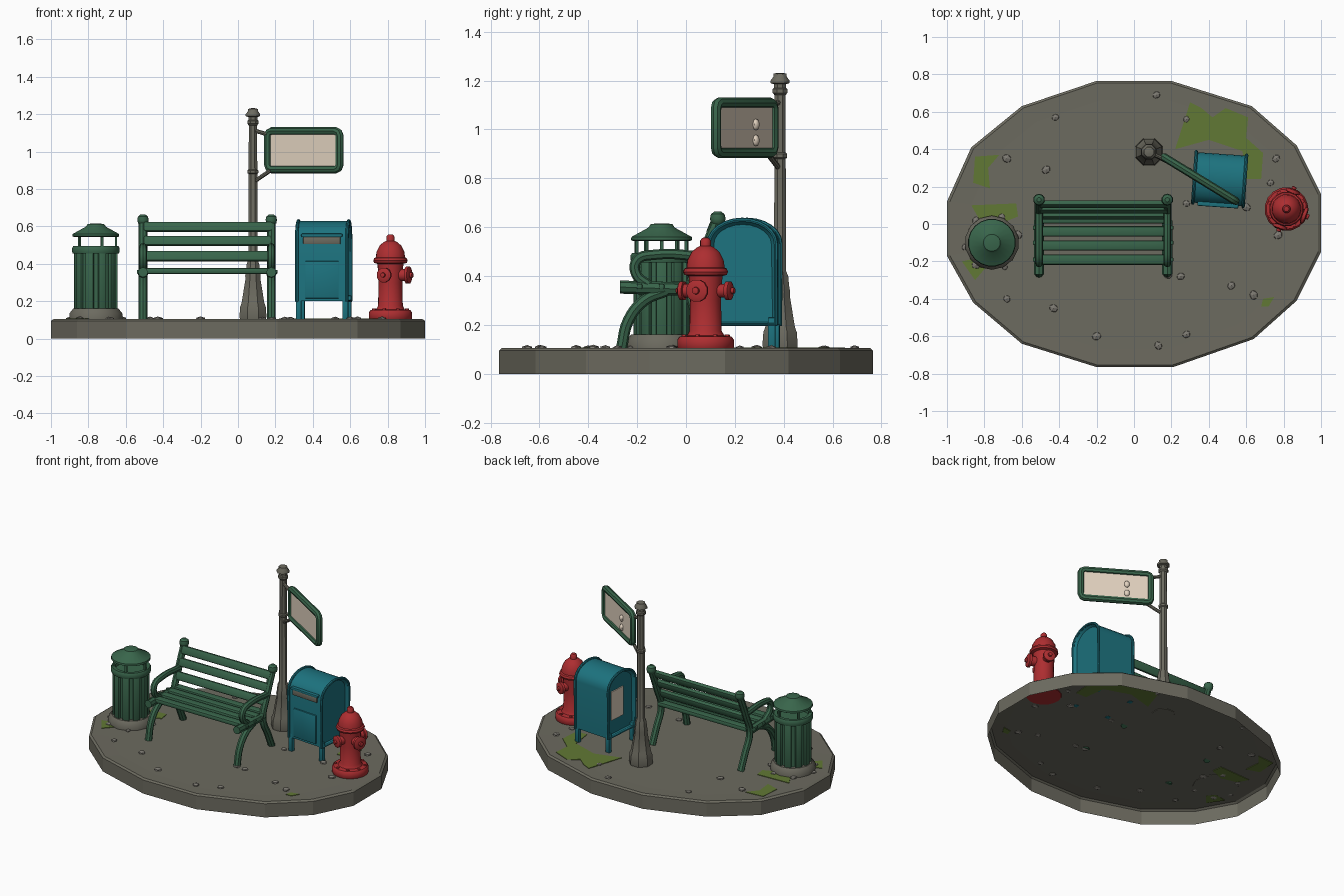
import bpy, bmesh, math, random
from mathutils import Matrix, Vector

if "Cube" in bpy.data.objects:
    bpy.data.objects.remove(bpy.data.objects["Cube"])

random.seed(4)
I = Matrix.Identity(4)


def material(name, rgb):
    m = bpy.data.materials.new(name)
    m.diffuse_color = (*rgb, 1)
    m.use_nodes = True
    m.node_tree.nodes["Principled BSDF"].inputs["Base Color"].default_value = m.diffuse_color
    return m


STONE = material("stone grey", (0.15, 0.145, 0.115))
PEBBLE = material("pebble grey", (0.20, 0.19, 0.165))
GREEN = material("painted green", (0.04, 0.13, 0.07))
TEAL = material("teal", (0.012, 0.17, 0.21))
RED = material("red", (0.42, 0.027, 0.03))
MOSS = material("moss green", (0.12, 0.19, 0.035))
CREAM = material("cream", (0.75, 0.64, 0.52))


def place(x, y, z=0, rot=0):
    return Matrix.Translation((x, y, z)) @ Matrix.Rotation(math.radians(rot), 4, 'Z')


def shade(ob, angle=38):
    bpy.ops.object.select_all(action='DESELECT')
    ob.select_set(True)
    bpy.context.view_layer.objects.active = ob
    bpy.ops.object.shade_smooth_by_angle(angle=math.radians(angle))


def finish(name, bm, mat, at=I, smooth=True):
    me = bpy.data.meshes.new(name)
    bmesh.ops.recalc_face_normals(bm, faces=bm.faces)
    bm.to_mesh(me)
    bm.free()
    me.materials.append(mat)
    ob = bpy.data.objects.new(name, me)
    bpy.context.collection.objects.link(ob)
    ob.matrix_world = at
    if smooth:
        shade(ob)
    return ob


def box(name, c, s, mat, at=I, bevel=0.0, tilt=None):
    bm = bmesh.new()
    bmesh.ops.create_cube(bm, size=1)
    bmesh.ops.scale(bm, vec=s, verts=bm.verts)
    if bevel:
        bmesh.ops.bevel(bm, geom=bm.edges[:], offset=bevel, segments=2, affect='EDGES', profile=0.5)
    m = Matrix.Translation(c) @ (Matrix.Rotation(tilt, 4, 'X') if tilt else I)
    bmesh.ops.transform(bm, matrix=m, verts=bm.verts)
    return finish(name, bm, mat, at)


def lathe(name, prof, n, mat, at=I):
    bm = bmesh.new()
    rings = [[bm.verts.new((r * math.cos(2 * math.pi * (i + .5) / n), r * math.sin(2 * math.pi * (i + .5) / n), z))
              for i in range(n)] for r, z in prof]
    for a, b in zip(rings, rings[1:]):
        for i in range(n):
            j = (i + 1) % n
            bm.faces.new((a[i], a[j], b[j], b[i]))
    bm.faces.new(rings[0])
    bm.faces.new(rings[-1])
    return finish(name, bm, mat, at)


def tube(name, pts, r, mat, at=I, cyclic=False, smooth_path=True):
    cu = bpy.data.curves.new(name, 'CURVE')
    cu.dimensions = '3D'
    cu.bevel_depth, cu.bevel_resolution, cu.use_fill_caps = r, 2, True
    if smooth_path:
        sp = cu.splines.new('BEZIER')
        sp.bezier_points.add(len(pts) - 1)
        for b, p in zip(sp.bezier_points, pts):
            b.co = p
            b.handle_left_type = b.handle_right_type = 'AUTO'
        sp.resolution_u = 5
    else:
        sp = cu.splines.new('POLY')
        sp.points.add(len(pts) - 1)
        for b, p in zip(sp.points, pts):
            b.co = (*p, 1)
    sp.use_cyclic_u = cyclic
    cu.materials.append(mat)
    ob = bpy.data.objects.new(name, cu)
    bpy.context.collection.objects.link(ob)
    ob.matrix_world = at
    bpy.ops.object.select_all(action='DESELECT')
    ob.select_set(True)
    bpy.context.view_layer.objects.active = ob
    bpy.ops.object.convert(target='MESH')
    shade(bpy.context.object)


# Pavement island: curb wall and top, open underneath
outline = [(-.2, .765), (.2, .765), (.63, .63), (.87, .42), (1, .16), (1, -.15), (.87, -.41), (.64, -.615),
           (.21, -.765), (-.2, -.765), (-.6, -.64), (-.86, -.42), (-1, -.17), (-1, .12), (-.87, .41), (-.6, .63)]
bm = bmesh.new()
rings = [[bm.verts.new((x * s, y * s, z)) for x, y in outline]
         for s, z in ((1, 0), (1, .095), (.985, .105), (.87, .103))]
for a, b in zip(rings, rings[1:]):
    for i in range(16):
        j = (i + 1) % 16
        bm.faces.new((a[j], a[i], b[i], b[j]))
bm.faces.new(rings[-1])
finish("pavement", bm, STONE, smooth=False)

# Moss patches: thin plates showing on both sides of the pavement sheet
patches = [[(.22, .4), (.3, .65), (.36, .62), (.42, .57), (.49, .62), (.61, .57), (.6, .46), (.69, .38), (.68, .24),
            (.6, .24), (.58, .39), (.4, .45)],
           [(-.85, .36), (-.72, .37), (-.78, .3), (-.77, .19), (-.86, .22)],
           [(-.87, .1), (-.63, .11), (-.62, .04), (-.72, 0), (-.83, .03)],
           [(-.92, -.2), (-.83, -.18), (-.79, -.23), (-.85, -.3)],
           [(.68, -.44), (.69, -.4), (.75, -.39), (.72, -.44)]]
for p in patches:
    bm = bmesh.new()
    f = bm.faces.new([bm.verts.new((x, y, .0995)) for x, y in p])
    ext = bmesh.ops.extrude_face_region(bm, geom=[f])['geom']
    bmesh.ops.translate(bm, vec=(0, 0, .0075), verts=[v for v in ext if isinstance(v, bmesh.types.BMVert)])
    finish("moss_patch", bm, MOSS, smooth=False)

# Pebbles on the pavement and around the bin foot
spots = [(-.42, .57), (.12, .69), (.28, .56), (-.68, .35), (-.47, .29), (.76, .35), (.73, .22), (.28, .11), (.6, .09),
         (.77, -.06), (-.68, -.4), (-.43, -.45), (-.2, -.6), (.13, -.65), (.28, -.59), (.25, -.28), (.18, -.27),
         (.52, -.33), (.64, -.38)]
spots += [(-.76 + .145 * math.cos(a), -.1 + .145 * math.sin(a)) for a in (.3, 1.2, 2.2, 3.3, 4.1, 5.2)]
for x, y in spots:
    bm = bmesh.new()
    bmesh.ops.create_icosphere(bm, subdivisions=1, radius=random.uniform(.02, .029))
    bmesh.ops.scale(bm, vec=(1, .85, .5), verts=bm.verts)
    finish("pebble", bm, PEBBLE, place(x, y, .105, random.uniform(0, 180)), smooth=False)

# Bench: slats
for y in (-.19, -.115, -.04, .03):
    box("seat_slat", (-.16, y, .362), (.69, .056, .032), GREEN, bevel=.011)
for y, z in ((.105, .597), (.076, .522), (.043, .44)):
    box("back_slat", (-.16, y, z), (.69, .03, .056), GREEN, bevel=.011, tilt=-.38)
# Bench: side frames with curved legs and armrests
for x in (-.508, .178):
    tube("front_leg", [(x, -.265, .1), (x, -.235, .22), (x, -.17, .3), (x, -.08, .34)], .023, GREEN)
    tube("rear_leg_and_post", [(x, .12, .1), (x, .075, .2), (x, .02, .33), (x, .065, .47), (x, .135, .64)], .023, GREEN)
    tube("seat_rail", [(x, -.27, .355), (x, .02, .345)], .027, GREEN, smooth_path=False)
    tube("armrest", [(x, -.15, .36), (x, -.205, .41), (x, -.2, .465), (x, -.13, .487), (x, .07, .48)], .021, GREEN)
    lathe("post_cap", [(.012, -.032), (.028, -.018), (.032, 0), (.028, .018), (.012, .03)], 10, GREEN,
          place(x, .13, .635))
    side = 1 if x > 0 else -1
    for y in (-.19, -.1, -.02):
        box("rail_bolt", (x + side * .026, y, .357), (.014, .022, .022), GREEN, bevel=.005)

# Litter bin
bin_at = place(-.76, -.1)
lathe("bin_foot", [(.145, .1), (.145, .135), (.125, .16), (.1, .16)], 14, STONE, bin_at)
lathe("bin_body", [(.1, .15), (.1, .47), (.088, .47), (.088, .44)], 16, GREEN, bin_at)
lathe("bin_ring", [(.1, .455), (.125, .455), (.128, .465), (.128, .485), (.122, .495), (.1, .495), (.098, .47)], 20,
      GREEN, bin_at)
lathe("bin_roof", [(.118, .543), (.127, .548), (.125, .56), (.055, .598), (.045, .612), (.02, .616)], 20, GREEN, bin_at)
for k in range(10):
    turn = bin_at @ Matrix.Rotation(k * math.pi / 5, 4, 'Z')
    box("bin_slat", (.107, 0, .305), (.018, .044, .31), GREEN, turn, bevel=.004)
    if k % 2 == 0:
        box("roof_post", (.108, 0, .52), (.012, .014, .07), GREEN, turn)

# Sign post
post_at = place(.08, .385)
lathe("post", [(.075, .1), (.078, .12), (.074, .17), (.066, .19), (.043, .32), (.045, .335), (.04, .36), (.036, .4),
               (.027, .42), (.025, .88), (.031, .885), (.031, .9), (.025, .905), (.024, 1.14), (.033, 1.15),
               (.033, 1.165), (.027, 1.17), (.027, 1.185), (.042, 1.19), (.042, 1.2), (.03, 1.215), (.028, 1.228),
               (.012, 1.232)], 8, STONE, post_at)

# Sign: panel, rounded frame, rear bolts and brackets
sign_at = place(.352, .24, 1.007, -31.5)
box("sign_panel", (0, 0, 0), (.455, .016, .21), CREAM, sign_at)
frame = []
for cx, cz, a0 in ((.2, .078, 0), (-.2, .078, 90), (-.2, -.078, 180), (.2, -.078, 270)):
    for da in (0, 45, 90):
        a = math.radians(a0 + da)
        frame.append((cx + .024 * math.cos(a), 0, cz + .024 * math.sin(a)))
tube("sign_frame", frame, .022, GREEN, sign_at, cyclic=True, smooth_path=False)
for z in (.013, -.052):
    bm = bmesh.new()
    bmesh.ops.create_uvsphere(bm, u_segments=10, v_segments=6, radius=.02)
    bmesh.ops.scale(bm, vec=(.9, .7, 1.15), verts=bm.verts)
    bmesh.ops.translate(bm, vec=(-.07, .011, z), verts=bm.verts)
    finish("sign_bolt", bm, CREAM, sign_at)
tube("upper_bracket", [(.08, .385, 1.115), (.165, .345, 1.09)], .011, STONE, smooth_path=False)
tube("lower_bracket", [(.08, .385, .835), (.175, .335, .9)], .011, STONE, smooth_path=False)

# Mailbox: arched body with recessed ends
mail_at = place(.458, .24, 0, -4)
section = [(-.135, .2), (.135, .2)] + [(.135 * math.cos(a), .53 + .098 * math.sin(a))
                                      for a in (math.pi * k / 12 for k in range(13))]
bm = bmesh.new()
ends = [[bm.verts.new((x, y, z)) for y, z in section] for x in (-.14, .14)]
n = len(section)
for i in range(n):
    j = (i + 1) % n
    bm.faces.new((ends[0][i], ends[0][j], ends[1][j], ends[1][i]))
caps = [bm.faces.new(e) for e in ends]
bmesh.ops.recalc_face_normals(bm, faces=bm.faces)
for f in caps:
    bmesh.ops.inset_region(bm, faces=[f], thickness=.017)
    bmesh.ops.translate(bm, vec=-f.normal * .022, verts=f.verts)
finish("mailbox_body", bm, TEAL, mail_at)
# Mailbox: rim bands, legs, door, slot and side notice
for s in (-1, 1):
    rim = [(s * .135, y * 1.02, z + .002) for y, z in section]
    tube("mailbox_rim", rim, .009, TEAL, mail_at, cyclic=True, smooth_path=False)
    for t in (-1, 1):
        box("mailbox_leg", (s * .125, t * .12, .165), (.03, .03, .13), TEAL, mail_at, bevel=.004)
box("mailbox_door", (0, -.137, .315), (.18, .014, .2), TEAL, mail_at, bevel=.004)
box("slot_hood", (0, -.135, .552), (.22, .03, .018), TEAL, mail_at, bevel=.005)
box("slot_flap", (0, -.136, .525), (.2, .016, .038), STONE, mail_at, bevel=.004)
box("side_notice", (-.121, .03, .41), (.008, .12, .2), CREAM, mail_at)

# Hydrant
hyd_at = place(.815, .08, 0, -20)
lathe("hydrant_body", [(.112, .1), (.117, .107), (.117, .14), (.108, .152), (.078, .156), (.067, .175), (.064, .3),
                       (.07, .4), (.088, .405), (.093, .417), (.088, .43), (.079, .435), (.075, .465), (.058, .498),
                       (.036, .517), (.022, .523), (.022, .545), (.014, .556), (.006, .558)], 16, RED, hyd_at)
for ang, size in ((0, 1.1), (90, .95), (-90, .95)):
    m = hyd_at @ Matrix.Translation((0, 0, .34)) @ Matrix.Rotation(math.radians(ang), 4, 'Z') \
        @ Matrix.Rotation(math.pi / 2, 4, 'Y') @ Matrix.Diagonal((size, size, 1, 1))
    lathe("hydrant_nozzle", [(.03, .04), (.03, .09), (.042, .092), (.042, .108), (.032, .113), (.014, .114),
                             (.013, .126), (.006, .128)], 12, RED, m)
for k in range(8):
    a = math.pi * k / 4
    box("base_bolt", (.096 * math.cos(a), .096 * math.sin(a), .154), (.016, .016, .014), RED, hyd_at, bevel=.003)
